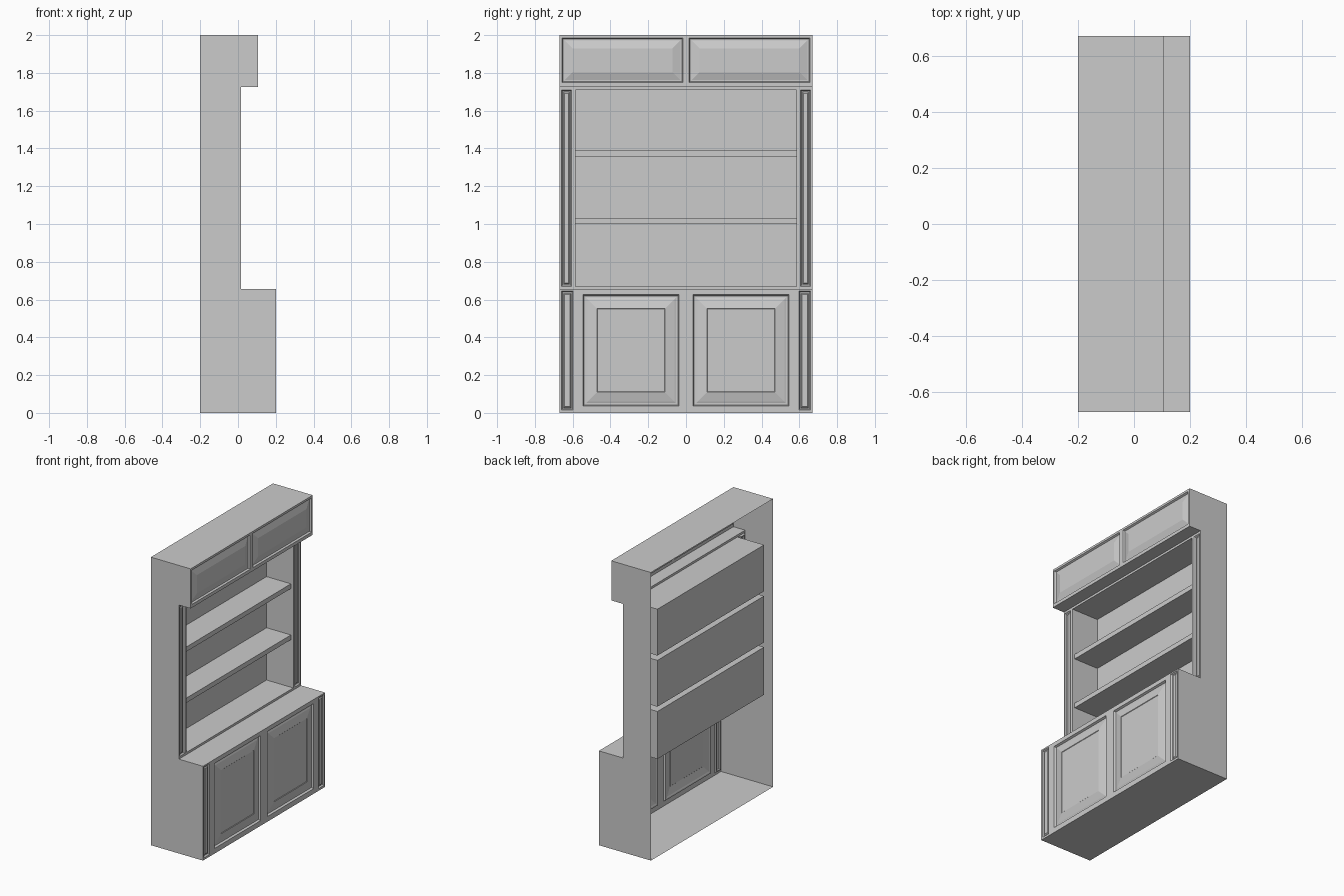
import bpy

if "Cube" in bpy.data.objects:
    bpy.data.objects.remove(bpy.data.objects["Cube"])

W = 0.67                                   # half width
BACK, MID, HEAD, BASE = -0.2, 0.015, 0.105, 0.2   # depths along x
Z_BASE, Z_HEAD, TOP = 0.655, 1.725, 2.0


def make(name, verts, faces):
    mesh = bpy.data.meshes.new(name)
    mesh.from_pydata(verts, [], faces)
    mesh.update()
    obj = bpy.data.objects.new(name, mesh)
    bpy.context.collection.objects.link(obj)
    return obj


def panel(name, x, y0, y1, z0, z1, rings, cap=True):
    """Nested rectangles facing +x; each ring is (inset, depth offset)."""
    verts, faces = [], []
    for inset, d in rings:
        a, b, c, e = y0 + inset, y1 - inset, z0 + inset, z1 - inset
        verts += [(x + d, a, c), (x + d, b, c), (x + d, b, e), (x + d, a, e)]
    for r in range(len(rings) - 1):
        for i in range(4):
            o, n = 4 * r, (i + 1) % 4
            faces.append((o + i, o + n, o + 4 + n, o + 4 + i))
    if cap:
        last = 4 * (len(rings) - 1)
        faces.append(tuple(range(last, last + 4)))
    return make(name, verts, faces)


def frame(name, x, ys, zs, holes):
    """Flat face-frame facing +x made of a grid with some cells left open."""
    n = len(zs)
    verts = [(x, y, z) for y in ys for z in zs]
    faces = [(i * n + j, (i + 1) * n + j, (i + 1) * n + j + 1, i * n + j + 1)
             for i in range(len(ys) - 1) for j in range(n - 1)
             if (i, j) not in holes]
    return make(name, verts, faces)


# carcass: stepped sides joined by horizontal boards, open at the back
prof = [(BACK, 0), (BASE, 0), (BASE, Z_BASE), (MID, Z_BASE),
        (MID, Z_HEAD), (HEAD, Z_HEAD), (HEAD, TOP), (BACK, TOP)]
verts = [(x, -W, z) for x, z in prof] + [(x, W, z) for x, z in prof]
faces = [tuple(range(8)), tuple(range(15, 7, -1))]
faces += [(i, i + 8, i + 9, i + 1) for i in (0, 2, 4, 6)]
make("carcass", verts, faces)

DOOR = [(0, 0), (0.006, -0.014), (0.016, -0.014), (0.024, -0.011),
        (0.074, 0.0), (0.077, -0.003)]
FLAP = [(0, 0), (0.006, -0.012), (0.014, -0.012), (0.055, 0.0)]
PILASTER = [(0, 0), (0.006, -0.01), (0.012, -0.01), (0.018, -0.004)]

# base front: two pilasters and two doors
frame("base_frame", BASE,
      [-W, -0.66, -0.597, -0.545, -0.037, 0.037, 0.545, 0.597, 0.66, W],
      [0, 0.015, 0.036, 0.626, 0.645, Z_BASE],
      {(i, 2) for i in (1, 3, 5, 7)} | {(i, j) for i in (1, 7) for j in (1, 3)})

# middle front: two pilasters around the shelf opening
OPEN_Y, OPEN_Z0, OPEN_Z1 = 0.585, 0.67, 1.71
frame("middle_frame", MID,
      [-W, -0.66, -0.605, -OPEN_Y, OPEN_Y, 0.605, 0.66, W],
      [Z_BASE, OPEN_Z0, OPEN_Z1, Z_HEAD], {(1, 1), (3, 1), (5, 1)})

# header front: two wide flaps
frame("header_frame", HEAD, [-W, -0.656, -0.016, 0.016, 0.656, W],
      [Z_HEAD, 1.748, 1.985, TOP], {(1, 1), (3, 1)})

# mirrored panels
for side, s in (("left", -1), ("right", 1)):
    def pair(name, x, a, b, z0, z1, rings):
        lo, hi = sorted((s * a, s * b))
        panel(f"{side}_{name}", x, lo, hi, z0, z1, rings)
    pair("door", BASE, 0.037, 0.545, 0.036, 0.626, DOOR)
    pair("base_pilaster", BASE, 0.597, 0.66, 0.015, 0.645, PILASTER)
    pair("middle_pilaster", MID, 0.605, 0.66, OPEN_Z0, OPEN_Z1, PILASTER)
    pair("header_flap", HEAD, 0.016, 0.656, 1.748, 1.985, FLAP)

# shelf unit: collar, hollow shelf fronts, three recessed bays
SHELF_X = -0.003
panel("opening_collar", MID, -OPEN_Y, OPEN_Y, OPEN_Z0, OPEN_Z1,
      [(0, 0), (0, SHELF_X - MID)], cap=False)
levels = [OPEN_Z0, 1.0, 1.033, 1.355, 1.388, OPEN_Z1]
frame("shelf_fronts", SHELF_X, [-OPEN_Y, OPEN_Y], levels,
      {(0, 0), (0, 2), (0, 4)})
for k in range(3):
    panel(f"shelf_bay_{k + 1}", SHELF_X, -OPEN_Y, OPEN_Y,
          levels[2 * k], levels[2 * k + 1], [(0, 0), (0, -0.187)])
